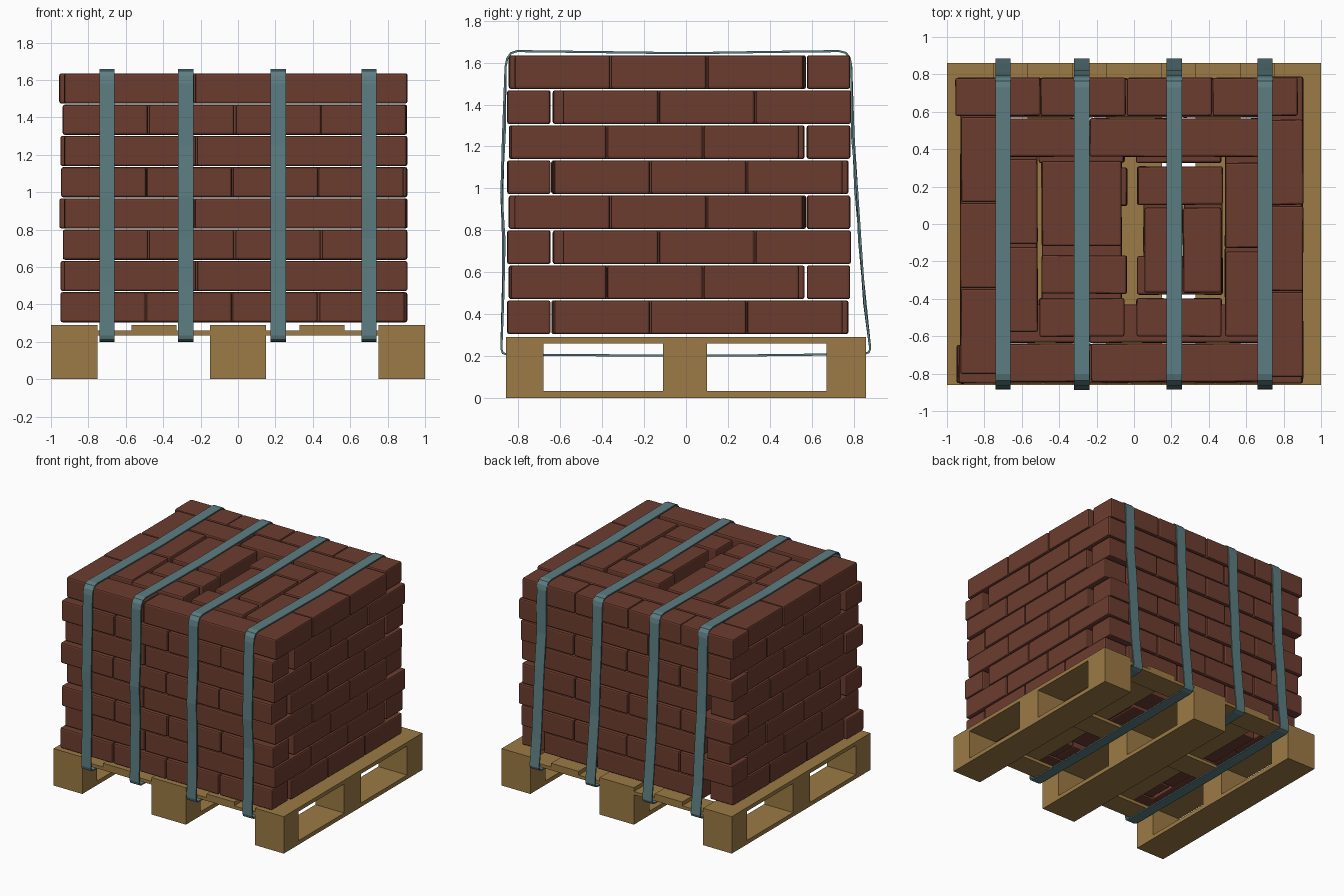
import bpy, bmesh, random
from mathutils import Matrix, Vector

if "Cube" in bpy.data.objects:
    bpy.data.objects.remove(bpy.data.objects["Cube"])

random.seed(4)


def material(name, rgb):
    m = bpy.data.materials.new(name)
    m.diffuse_color = (*rgb, 1)
    m.use_nodes = True
    m.node_tree.nodes["Principled BSDF"].inputs["Base Color"].default_value = m.diffuse_color
    return m


BRICK = material("brick red", (0.150, 0.046, 0.028))
WOOD = material("pallet wood", (0.330, 0.197, 0.058))
STRAP = material("strap teal", (0.107, 0.205, 0.220))


def finish(bm, name, mat):
    bmesh.ops.recalc_face_normals(bm, faces=bm.faces)
    me = bpy.data.meshes.new(name)
    bm.to_mesh(me)
    bm.free()
    me.materials.append(mat)
    ob = bpy.data.objects.new(name, me)
    bpy.context.collection.objects.link(ob)
    return ob


def box(bm, center, size, turn=0.0):
    m = (Matrix.Translation(center) @ Matrix.Rotation(turn, 4, 'Z')
         @ Matrix.Diagonal((*size, 1)))
    bmesh.ops.create_cube(bm, size=1, matrix=m)


def span_box(name, x, y, z):
    bm = bmesh.new()
    box(bm, [(a + b) / 2 for a, b in (x, y, z)], [b - a for a, b in (x, y, z)])
    return finish(bm, name, WOOD)


# Pallet: bottom runners, blocks, cross boards and top slats
RUNNERS = [(-1, -0.75), (-0.15, 0.15), (0.75, 1)]
ROWS = [(-0.86, -0.68), (-0.11, 0.10), (0.67, 0.86)]
FULL = (-0.86, 0.86)
for x in RUNNERS:
    span_box("pallet_runner", x, FULL, (0, 0.032))
    for y in ROWS:
        span_box("pallet_block", x, y, (0.032, 0.235))
for y in ROWS:
    span_box("pallet_cross_board", (-1, 1), y, (0.235, 0.26))
for x in RUNNERS + [(-0.57, -0.33), (0.33, 0.57)]:
    span_box("pallet_top_slat", x, FULL, (0.26, 0.29))

# One course of bricks: (x, y, lies along y, belongs to an outer column)
L, W, H = 0.455, 0.205, 0.161
course = []
for i in range(4):
    course.append((-0.73 + 0.46 * i, 0.68, False, False))        # full outer row
for i in range(3):
    course.append((-0.825, 0.345 - 0.46 * i, True, True))        # left column
    course.append((0.80, 0.33 - 0.46 * i, True, True))           # right column
    course.append((-0.463 + 0.46 * i, -0.742, False, False))     # short outer row
    course.append((-0.47 + 0.46 * i, 0.462, False, False))       # inner row
course += [(x, y, True, False) for x, y in (                      # core, along y
    (-0.62, 0.12), (-0.62, -0.35), (-0.39, 0.11), (-0.17, 0.11),
    (0.155, -0.14), (0.368, -0.14), (0.59, 0.10), (0.59, -0.375))]
course += [(x, y, False, False) for x, y in (                     # core, along x
    (-0.265, -0.27), (-0.28, -0.50), (0.24, -0.50), (0.245, 0.205))]

# Eight courses, alternately mirrored front to back
COLUMN_SHIFT = [0.0, -0.018, 0.04, 0.0]
ROW_SHIFT = [0.01, 0.01, 0.023, 0.0]
for k in range(8):
    bm = bmesh.new()
    z = 0.385 + 0.1671 * k
    for x, y, along_y, column in course:
        if k % 2 == 0:
            y = -0.07 - y
        if column:
            y += COLUMN_SHIFT[k % 4]
        elif not along_y and abs(y) > 0.6:
            x += ROW_SHIFT[k % 4]
        x += random.uniform(-0.003, 0.003)
        size = (W, L, H) if along_y else (L, W, H)
        box(bm, (x, y, z), size, random.uniform(-0.008, 0.008))
    bmesh.ops.bevel(bm, geom=bm.edges[:], offset=0.011, segments=2,
                    profile=0.5, affect='EDGES')
    finish(bm, f"brick_course_{k + 1}", BRICK)

# Straps: closed ribbon loops around load and pallet deck, in the y-z plane
LOOP = [(-0.855, 0.207), (-0.875, 0.215), (-0.881, 0.235), (-0.874, 0.5),
        (-0.868, 0.75), (-0.880, 0.98), (-0.870, 1.25), (-0.861, 1.58),
        (-0.853, 1.62), (-0.835, 1.645), (-0.805, 1.655), (-0.4, 1.650),
        (0.0, 1.645), (0.4, 1.651), (0.73, 1.655), (0.762, 1.647),
        (0.78, 1.625), (0.788, 1.59), (0.797, 1.25), (0.812, 1.0),
        (0.828, 0.75), (0.855, 0.45), (0.879, 0.235), (0.872, 0.218),
        (0.85, 0.209), (0.3, 0.203), (-0.3, 0.203)]
for cx in (-0.70, -0.28, 0.215, 0.70):
    bm = bmesh.new()
    pts = []
    for y, zz in LOOP:
        wave = random.uniform(-0.005, 0.005) if 0.4 < zz < 1.5 else 0
        pts.append(Vector((0, y + wave, zz)))
    n = len(pts)
    rings = []
    for i, p in enumerate(pts):
        t = (pts[(i + 1) % n] - pts[i - 1]).normalized()
        out = Vector((0, -t.z, t.y)) * 0.005
        rings.append([bm.verts.new(p + out * s + Vector((cx + w, 0, 0)))
                      for s, w in ((1, -0.041), (1, 0.041), (-1, 0.041), (-1, -0.041))])
    for i in range(n):
        a, b = rings[i], rings[(i + 1) % n]
        for j in range(4):
            bm.faces.new((a[j], a[(j + 1) % 4], b[(j + 1) % 4], b[j]))
    finish(bm, "strap", STRAP)
